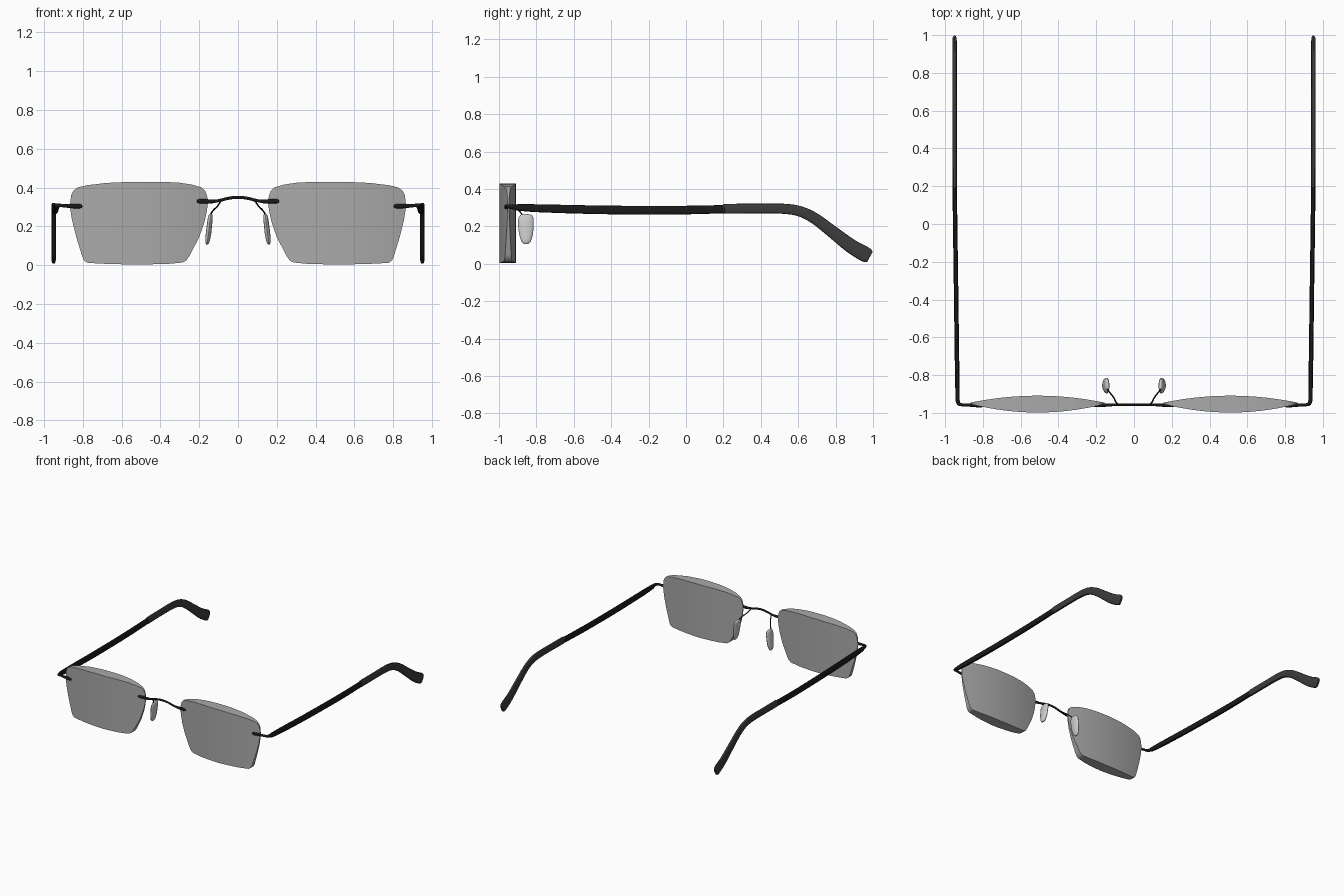
import bpy, bmesh, math
from mathutils import Vector


def material(name, rgba):
    m = bpy.data.materials.new(name)
    m.diffuse_color = rgba
    return m


BLACK = material("black_metal", (0.01, 0.01, 0.01, 1))
RUBBER = material("dark_rubber", (0.045, 0.045, 0.045, 1))
GLASS = material("tinted_glass", (0.4, 0.4, 0.4, 0.75))


def finish(name, bm, mat, mirror):
    bmesh.ops.recalc_face_normals(bm, faces=bm.faces)
    me = bpy.data.meshes.new(name)
    bm.to_mesh(me)
    bm.free()
    ob = bpy.data.objects.new(name, me)
    bpy.context.collection.objects.link(ob)
    if mat:
        me.materials.append(mat)
    if mirror:
        mod = ob.modifiers.new("Mirror", 'MIRROR')
        mod.use_mirror_merge = False
    return ob


def spline(rows, steps):
    """Catmull-Rom interpolation of rows of numbers."""
    v = [Vector(r) for r in rows]
    out = []
    for i in range(len(v) - 1):
        a, b, c, d = v[max(i - 1, 0)], v[i], v[i + 1], v[min(i + 2, len(v) - 1)]
        for k in range(steps):
            t = k / steps
            out.append((b * 2 + (c - a) * t + (a * 2 - b * 5 + c * 4 - d) * t * t
                        + (b * 3 - a - c * 3 + d) * t ** 3) / 2)
    return out + [v[-1]]


def sweep(name, rows, ref, mat, power=1.0, steps=4, sides=14, mirror=True):
    """Loft along rows of (x, y, z, half size along ref, half size across)."""
    pts = spline(rows, steps)
    pos = [Vector(p[:3]) for p in pts]
    bm = bmesh.new()
    rings = []
    for i, p in enumerate(pos):
        t = (pos[min(i + 1, len(pos) - 1)] - pos[max(i - 1, 0)]).normalized()
        s = (Vector(ref) - t * t.dot(Vector(ref))).normalized()
        n = t.cross(s)
        ring = []
        for k in range(sides):
            a = 2 * math.pi * (k + 0.5) / sides
            c, d = math.cos(a), math.sin(a)
            c = math.copysign(abs(c) ** power, c)
            d = math.copysign(abs(d) ** power, d)
            ring.append(bm.verts.new(p + s * c * pts[i][3] + n * d * pts[i][4]))
        rings.append(ring)
    for r, q in zip(rings, rings[1:]):
        for k in range(sides):
            j = (k + 1) % sides
            bm.faces.new((r[k], r[j], q[j], q[k]))
    bm.faces.new(rings[0])
    bm.faces.new(rings[-1])
    return finish(name, bm, mat, mirror)


def lerp(table, x):
    for (x0, z0), (x1, z1) in zip(table, table[1:]):
        if x <= x1:
            return z0 + (z1 - z0) * (x - x0) / (x1 - x0)
    return table[-1][1]


# Lenses: biconvex across x, straight in z, cut to the outline
TOP = [(0.155, 0.33), (0.16, 0.36), (0.17, 0.385), (0.187, 0.401), (0.24, 0.416),
       (0.3, 0.425), (0.39, 0.43), (0.55, 0.43), (0.68, 0.424), (0.78, 0.412),
       (0.825, 0.401), (0.847, 0.386), (0.86, 0.36), (0.866, 0.31)]
LOW = [(0.155, 0.32), (0.162, 0.27), (0.175, 0.215), (0.2, 0.145), (0.25, 0.048),
       (0.265, 0.026), (0.285, 0.014), (0.36, 0.007), (0.52, 0.003), (0.68, 0.007),
       (0.775, 0.012), (0.793, 0.024), (0.803, 0.045), (0.835, 0.15),
       (0.855, 0.23), (0.866, 0.30)]
xs = sorted({round(p[0], 3) for p in TOP + LOW} | {round(0.18 + 0.025 * i, 3) for i in range(27)})
bm = bmesh.new()
cols = []
for x in xs:
    u = max(0.0, 1 - ((x - 0.5105) / 0.3555) ** 2)
    yf, yb = -0.953 - 0.045 * u, -0.946 + 0.037 * u
    zt, zl = lerp(TOP, x), lerp(LOW, x)
    cols.append([bm.verts.new(c) for c in ((x, yf, zl), (x, yb, zl), (x, yb, zt), (x, yf, zt))])
for a, b in zip(cols, cols[1:]):
    for k in range(4):
        j = (k + 1) % 4
        bm.faces.new((a[k], a[j], b[j], b[k]))
bm.faces.new(cols[0])
bm.faces.new(cols[-1])
finish("lenses", bm, GLASS, True)

# Bridge wire and its lens clips
half = [(0.2, 0.33), (0.13, 0.329), (0.09, 0.335), (0.045, 0.346)]
arc = [(-x, z) for x, z in half] + [(0, 0.35)] + [(x, z) for x, z in reversed(half)]
sweep("bridge", [(x, -0.957, z, 0.008, 0.006) for x, z in arc], (0, 0, 1), BLACK, mirror=False)
sweep("bridge_clips", [(0.212, -0.962, 0.33, 0.005, 0.005), (0.2, -0.962, 0.33, 0.011, 0.008),
                       (0.14, -0.959, 0.329, 0.011, 0.008), (0.1, -0.957, 0.333, 0.007, 0.006)],
      (0, 0, 1), BLACK)

# Nose pad wires and pads
sweep("pad_wires", [(0.085, -0.957, 0.336, 0.004, 0.004), (0.097, -0.94, 0.318, 0.004, 0.004),
                    (0.108, -0.918, 0.302, 0.004, 0.004), (0.13, -0.89, 0.28, 0.004, 0.004),
                    (0.146, -0.868, 0.25, 0.004, 0.004), (0.15, -0.856, 0.22, 0.004, 0.004)],
      (1, 0, 0), BLACK, sides=8)
sweep("nose_pads", [(0.139, -0.857, 0.265, 0.003, 0.015), (0.14, -0.857, 0.26, 0.009, 0.03),
                    (0.143, -0.856, 0.24, 0.013, 0.041), (0.148, -0.856, 0.20, 0.014, 0.041),
                    (0.153, -0.855, 0.155, 0.014, 0.036), (0.158, -0.855, 0.12, 0.011, 0.025),
                    (0.16, -0.855, 0.106, 0.004, 0.012)], (1, 0, 0), None)

# End pieces: lens clip running round the corner into the temple
sweep("end_pieces", [(0.803, -0.964, 0.304, 0.005, 0.005), (0.815, -0.964, 0.304, 0.011, 0.008),
                     (0.86, -0.96, 0.305, 0.011, 0.008), (0.91, -0.957, 0.308, 0.009, 0.008),
                     (0.928, -0.951, 0.307, 0.011, 0.01), (0.934, -0.93, 0.305, 0.013, 0.011),
                     (0.935, -0.89, 0.3, 0.016, 0.011)], (0, 0, 1), BLACK)

# Temples
sweep("temples", [(0.934, -0.915, 0.302, 0.011, 0.016), (0.936, -0.8, 0.297, 0.012, 0.021),
                  (0.94, -0.5, 0.289, 0.012, 0.023), (0.944, -0.2, 0.286, 0.012, 0.023),
                  (0.947, 0.0, 0.287, 0.012, 0.023), (0.949, 0.21, 0.292, 0.012, 0.022)],
      (1, 0, 0), BLACK, power=0.6)

# Temple tips curving down behind the ear
sweep("temple_tips", [(0.949, 0.203, 0.294, 0.009, 0.02), (0.949, 0.215, 0.294, 0.012, 0.026),
                      (0.95, 0.38, 0.295, 0.012, 0.026), (0.95, 0.52, 0.294, 0.012, 0.027),
                      (0.95, 0.61, 0.28, 0.012, 0.028), (0.95, 0.69, 0.241, 0.012, 0.03),
                      (0.95, 0.78, 0.173, 0.012, 0.033), (0.95, 0.88, 0.096, 0.012, 0.038),
                      (0.95, 0.95, 0.055, 0.012, 0.041), (0.95, 0.974, 0.041, 0.011, 0.037),
                      (0.95, 0.983, 0.036, 0.008, 0.03)],
      (1, 0, 0), RUBBER, power=0.6)

# Smooth shading with sharp edges kept
for ob in bpy.context.collection.objects:
    ob.select_set(True)
    bpy.context.view_layer.objects.active = ob
bpy.ops.object.shade_smooth_by_angle(angle=math.radians(35))
